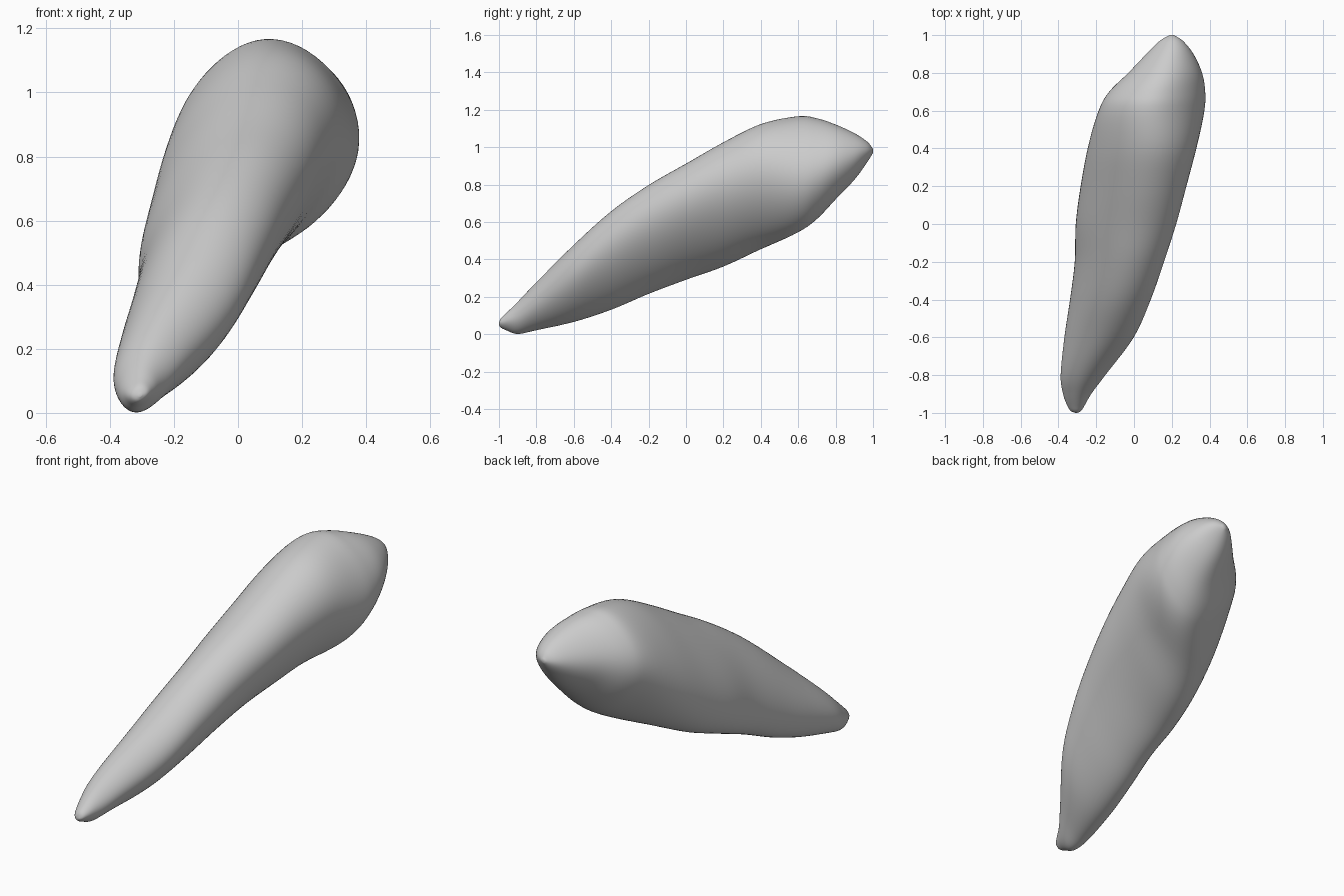
import bpy
import bmesh
from math import sin, cos, pi, radians

SIDES = 64
STEPS = 5

cube = bpy.data.objects.get("Cube")
if cube:
    bpy.data.objects.remove(cube, do_unlink=True)

# Cross-sections from root tip to crown tip:
# depth, left and right limits, bottom and top limits, skew in degrees
SECTIONS = [
    (-1, -.31, -.3, .05, .06, 5),
    (-.99, -.335, -.28, .035, .085, 5),
    (-.96, -.355, -.26, .02, .115, 5),
    (-.9, -.377, -.225, 0, .175, 6),
    (-.8, -.39, -.15, .02, .28, 12),
    (-.6, -.37, 0, .065, .48, 21),
    (-.4, -.34, .09, .13, .66, 25),
    (-.2, -.315, .16, .215, .8, 26),
    (0, -.31, .225, .29, .915, 25),
    (.2, -.285, .28, .36, 1.03, 20),
    (.4, -.25, .335, .45, 1.13, 10),
    (.6, -.2, .385, .53, 1.178, -10),
    (.7, -.145, .39, .6, 1.167, -13),
    (.8, -.04, .37, .71, 1.13, -12),
    (.9, .06, .32, .82, 1.08, -8),
    (.97, .135, .26, .92, 1.03, 0),
    (1, .19, .21, .97, .99, 0),
]


def blend(p, q, r, s, t):
    """Smooth curve through q and r."""
    return q + t / 2 * (r - p + t * (2 * p - 5 * q + 4 * r - s
                                     + t * (3 * (q - r) + s - p)))


def smooth_sections(rows):
    padded = [rows[0]] + rows + [rows[-1]]
    for i in range(len(rows) - 1):
        for k in range(STEPS):
            yield [blend(*values, k / STEPS) for values in zip(*padded[i:i + 4])]
    yield rows[-1]


def add_ring(bm, section):
    """Skewed ellipse, leaning more at its base, its long flanks flattened."""
    y, left, right, bottom, top, skew = section
    ring = []
    for i in range(SIDES):
        a = 2 * pi * i / SIDES
        lean = radians(skew) * (1 - sin(a) / 4)
        across, up = cos(a), sin(a + lean)
        dent = .25 * ((up - across) / 2) ** 3
        x = (left + right) / 2 + (right - left) / 2 * (across + dent)
        z = (bottom + top) / 2 + (top - bottom) / 2 * (up - dent)
        ring.append(bm.verts.new((x, y, z)))
    return ring


# Loft the tooth body and close both tips
bm = bmesh.new()
rings = [add_ring(bm, section) for section in smooth_sections(SECTIONS)]
for lower, upper in zip(rings, rings[1:]):
    for i in range(SIDES):
        j = (i + 1) % SIDES
        bm.faces.new((lower[i], lower[j], upper[j], upper[i]))
bm.faces.new(rings[0])
bm.faces.new(rings[-1])
bmesh.ops.recalc_face_normals(bm, faces=bm.faces)
for face in bm.faces:
    face.smooth = True

mesh = bpy.data.meshes.new("tooth")
bm.to_mesh(mesh)
bm.free()
tooth = bpy.data.objects.new("tooth", mesh)
bpy.context.collection.objects.link(tooth)

# Plain grey surface
grey = bpy.data.materials.new("light_grey")
grey.use_nodes = True
colour = (.6, .6, .6, 1)
grey.diffuse_color = colour
grey.node_tree.nodes["Principled BSDF"].inputs["Base Color"].default_value = colour
mesh.materials.append(grey)
